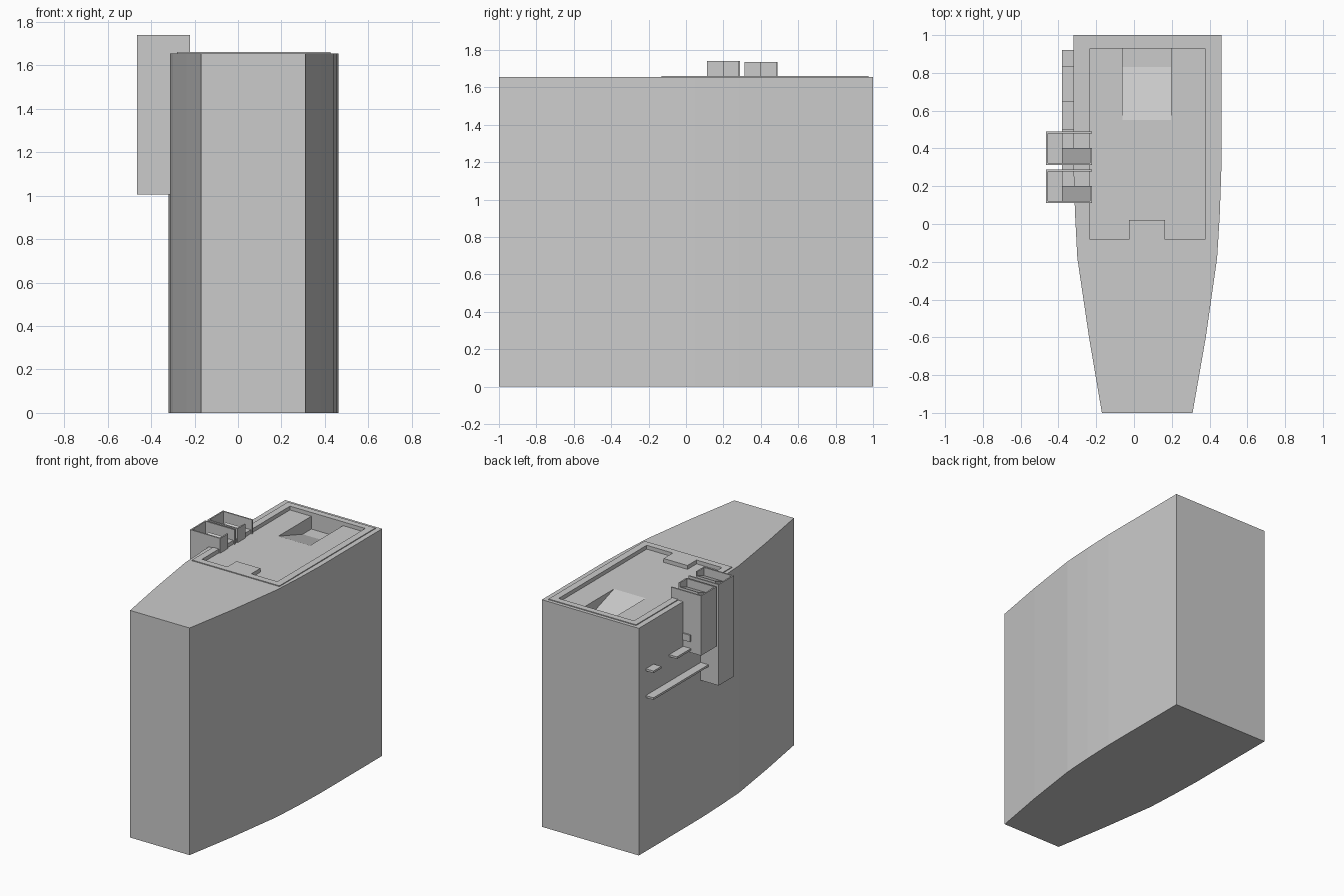
import bpy, bmesh
from mathutils import Vector

if "Cube" in bpy.data.objects:
    bpy.data.objects.remove(bpy.data.objects["Cube"])


def prism(name, pts, lo, hi, axis='Z'):
    """Extrude a 2D profile: axis Z takes (x, y) points, axis X takes (y, z) points."""
    bm = bmesh.new()
    place = (lambda a, b: (a, b, lo)) if axis == 'Z' else (lambda a, b: (lo, a, b))
    face = bm.faces.new([bm.verts.new(place(a, b)) for a, b in pts])
    ext = bmesh.ops.extrude_face_region(bm, geom=[face])
    step = Vector((0, 0, hi - lo)) if axis == 'Z' else Vector((hi - lo, 0, 0))
    bmesh.ops.translate(bm, vec=step,
                        verts=[g for g in ext['geom'] if isinstance(g, bmesh.types.BMVert)])
    bmesh.ops.recalc_face_normals(bm, faces=bm.faces)
    mesh = bpy.data.meshes.new(name)
    bm.to_mesh(mesh)
    bm.free()
    ob = bpy.data.objects.new(name, mesh)
    bpy.context.collection.objects.link(ob)
    return ob


def rect(x0, x1, y0, y1):
    return [(x0, y0), (x1, y0), (x1, y1), (x0, y1)]


def box(name, x0, x1, y0, y1, z0, z1):
    return prism(name, rect(x0, x1, y0, y1), z0, z1)


def boolean(target, tool, operation):
    mod = target.modifiers.new(operation.title(), 'BOOLEAN')
    mod.operation = operation
    mod.solver = 'EXACT'
    mod.object = tool
    bpy.context.view_layer.objects.active = target
    bpy.ops.object.modifier_apply(modifier=mod.name)
    bpy.data.objects.remove(tool)


# Tapered main body
body = prism("main_body", [
    (-0.17, -1), (0.31, -1), (0.38, -0.6), (0.44, -0.18), (0.454, 0.05), (0.462, 0.28),
    (0.462, 1), (-0.32, 1), (-0.32, 0.28), (-0.312, 0.05), (-0.30, -0.18), (-0.238, -0.6)],
    0, 1.655)

# Slightly raised rim, shallow tray with a front tab, and ramped pocket
boolean(body, box("rim", -0.28, 0.425, -0.13, 0.975, 1.5, 1.661), 'UNION')
boolean(body, prism("tray_cut", [
    (-0.232, -0.083), (-0.027, -0.083), (-0.027, 0.022), (0.165, 0.022),
    (0.165, -0.083), (0.375, -0.083), (0.375, 0.93), (-0.232, 0.93)], 1.633, 1.8), 'DIFFERENCE')
boolean(body, prism("pocket_cut", [
    (0.55, 1.633), (0.83, 1.54), (0.93, 1.54), (0.93, 1.7), (0.55, 1.7)],
    -0.06, 0.195, 'X'), 'DIFFERENCE')

# Two open-topped side holders, thin-walled, open on the inner rear corner
T = 0.01
for label, y0, y1, z0, z1 in (("front", 0.112, 0.288, 1.005, 1.74),
                              ("rear", 0.312, 0.49, 1.30, 1.735)):
    ym = y0 + 0.09
    prism(label + "_holder", [
        (-0.465, y0), (-0.222, y0), (-0.222, ym), (-0.222 - T, ym), (-0.222 - T, y0 + T),
        (-0.465 + T, y0 + T), (-0.465 + T, y1 - T), (-0.222, y1 - T), (-0.222, y1),
        (-0.465, y1)], z0, z1)
    box(label + "_holder_floor", -0.46, -0.25, y0 + 0.005, y1 - 0.005, z0, z0 + T)
    # Sloped inner block
    prism(label + "_holder_block", [
        (y0 + T, z0 + T), (ym, z0 + T), (ym, z1 - 0.03), (y0 + T, z1 - 0.06)],
        -0.38, -0.23, 'X')

# Thin side bars carrying the holders
for name, y0, y1, z0, z1 in (("long_bar", 0.20, 0.92, 1.12, 1.135),
                             ("short_bar", 0.40, 0.65, 1.315, 1.33),
                             ("end_bar", 0.83, 0.92, 1.315, 1.33),
                             ("holder_tab", 0.48, 0.50, 1.38, 1.43)):
    box(name, -0.382, -0.30, y0, y1, z0, z1)
